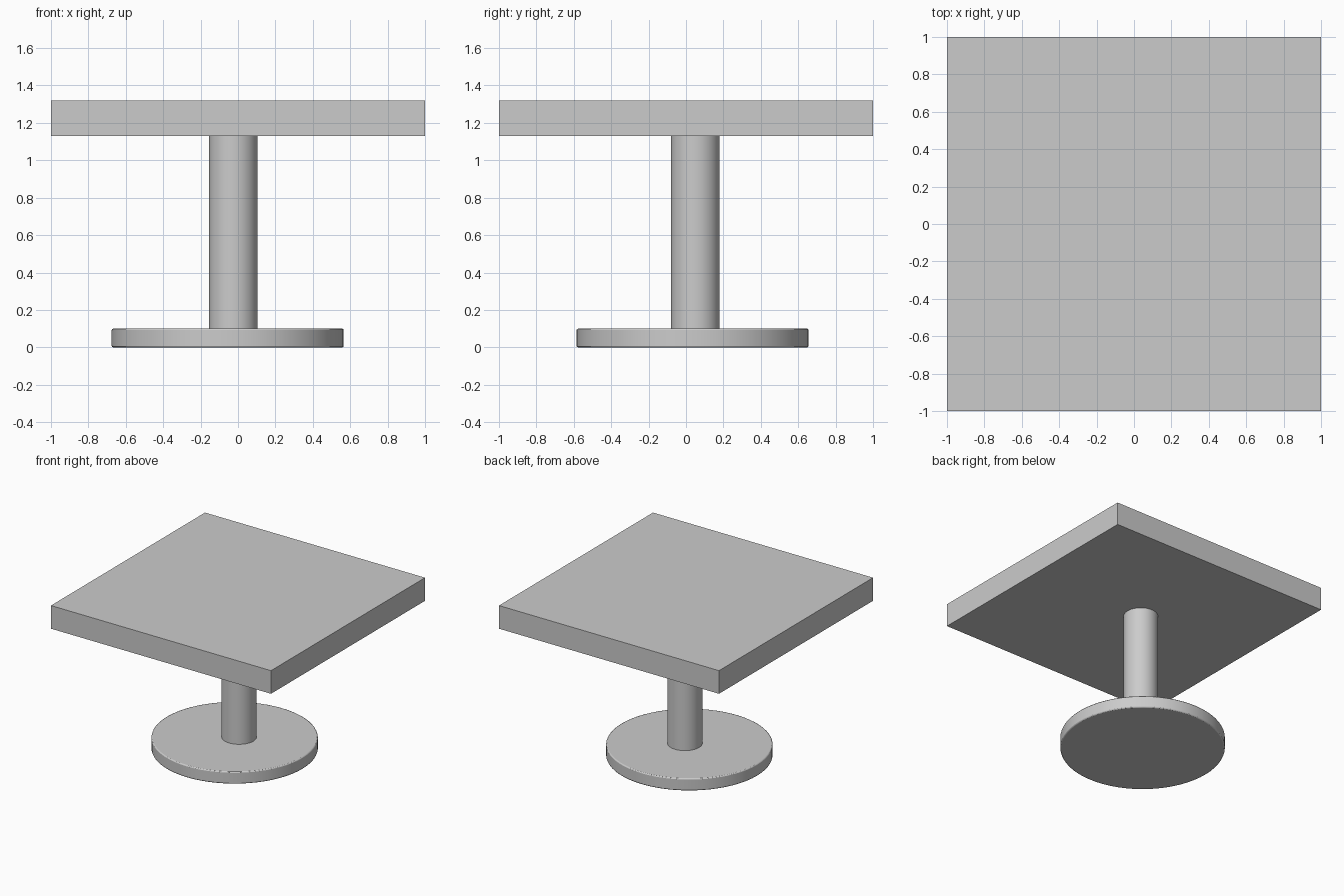
import bpy

cube = bpy.data.objects.get("Cube")
if cube:
    bpy.data.objects.remove(cube, do_unlink=True)

# Single plain grey
GREY = (0.6, 0.6, 0.6, 1)
mat = bpy.data.materials.new("plain grey")
mat.use_nodes = True
mat.diffuse_color = GREY
mat.node_tree.nodes["Principled BSDF"].inputs["Base Color"].default_value = GREY


def finish(name):
    obj = bpy.context.object
    obj.name = name
    obj.data.materials.append(mat)
    return obj


def disc(name, x, y, radius, bottom, top):
    bpy.ops.mesh.primitive_cylinder_add(
        vertices=64, radius=radius, depth=top - bottom,
        location=(x, y, (bottom + top) / 2))
    obj = finish(name)
    bpy.ops.object.shade_smooth_by_angle()
    return obj


# Square table top
bpy.ops.mesh.primitive_cube_add(size=1, location=(0, 0, 1.225))
top = finish("table_top")
top.scale = (2, 2, 0.19)

# Round column, slightly off centre
disc("column", -0.025, 0.05, 0.13, 0.09, 1.14)

# Round foot with softened rims
foot = disc("base_disc", -0.055, 0.035, 0.62, 0, 0.1)
bevel = foot.modifiers.new("soft_rim", "BEVEL")
bevel.width = 0.008
bevel.segments = 2
bevel.limit_method = "ANGLE"
for poly in foot.data.polygons:
    poly.use_smooth = True
